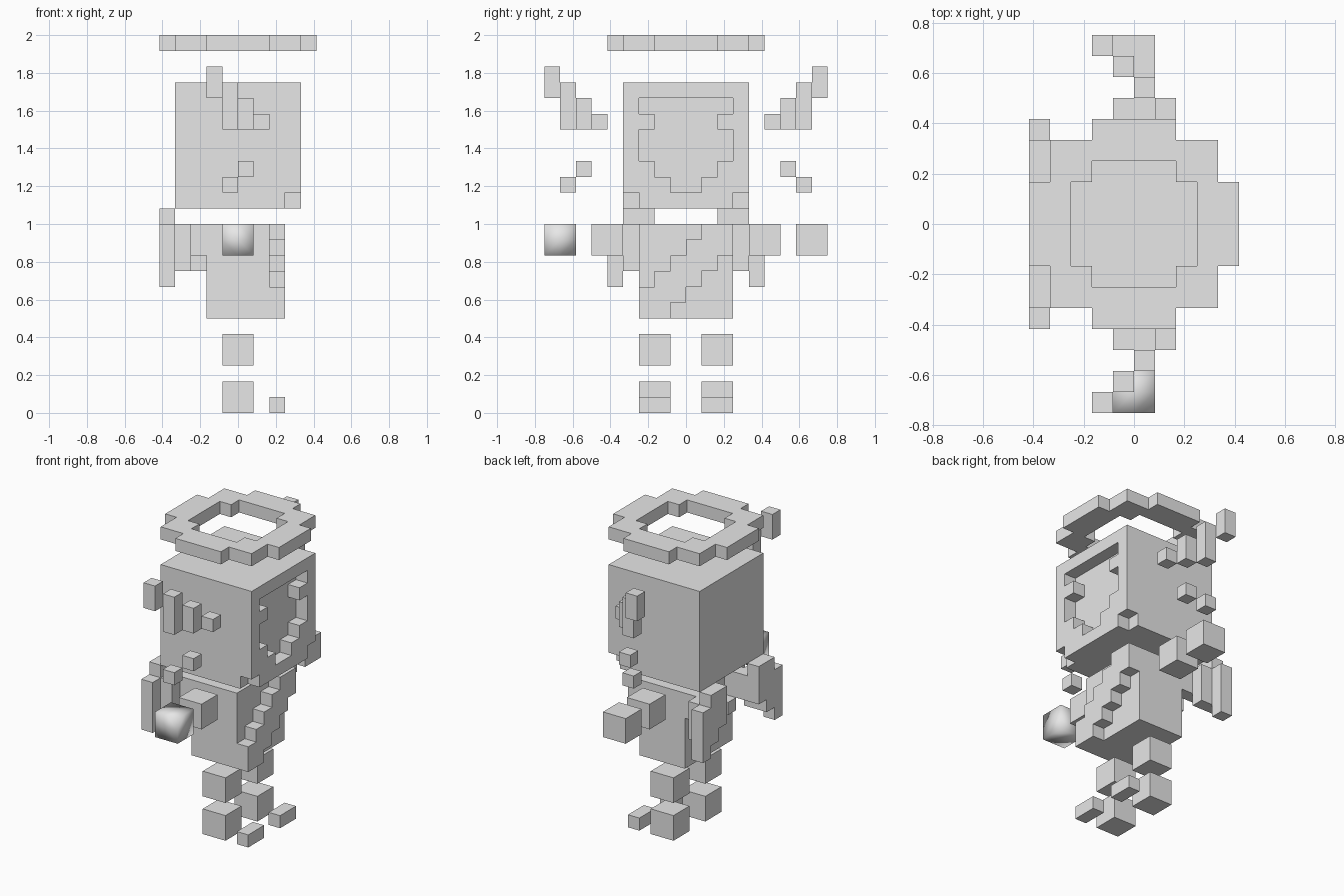
import bpy, bmesh
from mathutils import Vector

if "Cube" in bpy.data.objects:
    bpy.data.objects.remove(bpy.data.objects["Cube"])

U = 1 / 12  # one block of the building grid

grey = bpy.data.materials.new("plain_grey")
grey.diffuse_color = (0.8, 0.8, 0.8, 1)
grey.use_nodes = True
grey.node_tree.nodes["Principled BSDF"].inputs["Base Color"].default_value = grey.diffuse_color


def cells(boxes):
    """All grid cells inside boxes given as (x0, x1, y0, y1, z0, z1)."""
    return {(x, y, z) for x0, x1, y0, y1, z0, z1 in boxes
            for x in range(x0, x1) for y in range(y0, y1) for z in range(z0, z1)}


def blocks(name, add, cut=(), smooth=False):
    """Make one clean shell around the added boxes minus the cut boxes."""
    solid = cells(add) - cells(cut)
    bm = bmesh.new()
    verts = {}

    def vert(p):
        if p not in verts:
            verts[p] = bm.verts.new(Vector(p) * U)
        return verts[p]

    for c in sorted(solid):
        for axis in range(3):
            for side in (0, 1):
                near = list(c)
                near[axis] += 1 if side else -1
                if tuple(near) in solid:
                    continue
                a, b = (axis + 1) % 3, (axis + 2) % 3
                ring = []
                for da, db in ((0, 0), (1, 0), (1, 1), (0, 1)):
                    p = list(c)
                    p[axis] += side
                    p[a] += da
                    p[b] += db
                    ring.append(vert(tuple(p)))
                bm.faces.new(ring if side else ring[::-1])
    bmesh.ops.dissolve_limit(bm, angle_limit=0.02, verts=bm.verts[:], edges=bm.edges[:])
    for f in bm.faces:
        f.smooth = smooth
    me = bpy.data.meshes.new(name)
    bm.to_mesh(me)
    bm.free()
    me.materials.append(grey)
    ob = bpy.data.objects.new(name, me)
    bpy.context.collection.objects.link(ob)
    return ob


def flip(boxes):
    return [(x0, x1, -y1, -y0, z0, z1) for x0, x1, y0, y1, z0, z1 in boxes]


def pair(name, boxes):
    blocks("left_" + name, boxes)
    blocks("right_" + name, flip(boxes))


# Stepped ring floating over the head
blocks("halo",
       [(-5, 5, -2, 2, 23, 24), (-4, 4, -4, 4, 23, 24), (-2, 2, -5, 5, 23, 24)],
       [(-3, 3, -2, 2, 23, 24), (-2, 2, -3, 3, 23, 24)])

# Head with sunken face opening and notched chin corners
corner = [(3, 4, 3, 4, 13, 14)]
face = [(3, 4, -3, 3, 19, 20), (3, 4, -2, 2, 18, 19), (3, 4, -3, 3, 16, 18),
        (3, 4, -2, 2, 15, 16), (3, 4, -1, 1, 14, 15)]
blocks("head", [(-4, 4, -4, 4, 13, 21)], face + corner + flip(corner))

# Feathers beside the head
pair("feather_1", [(1, 2, 5, 6, 18, 19)])
pair("feather_2", [(0, 1, 6, 7, 18, 20)])
pair("feather_3", [(-1, 0, 7, 8, 18, 21)])
pair("feather_4", [(-2, -1, 8, 9, 20, 22)])
pair("low_feather_1", [(0, 1, 6, 7, 15, 16)])
pair("low_feather_2", [(-1, 0, 7, 8, 14, 15)])

# Torso with a diagonal sash, one stepped row per level
sash = [(2, 3, max(-3, z - 10), min(3, z - 7), z, z + 1) for z in range(6, 12)]
blocks("torso", [(-2, 2, -3, 3, 6, 12)] + sash)

# Small back wings
pair("back_wing", [(-3, -2, 2, 3, 10, 12), (-3, -2, 1, 2, 9, 10),
                   (-4, -3, 2, 3, 10, 12), (-4, -3, 3, 4, 9, 12),
                   (-5, -4, 2, 3, 10, 13), (-5, -4, 3, 4, 9, 13),
                   (-5, -4, 4, 5, 8, 12)])

# Arms and hands; the right hand is softly shaded
pair("arm", [(-1, 1, 4, 6, 10, 12)])
hand = [(-1, 1, 7, 9, 10, 12)]
blocks("left_hand", hand)
blocks("right_hand", flip(hand), smooth=True)

# Legs, feet and toes
pair("leg", [(-1, 1, 1, 3, 3, 5)])
pair("foot", [(-1, 1, 1, 3, 0, 2)])
pair("toe", [(2, 3, 1, 3, 0, 1)])
